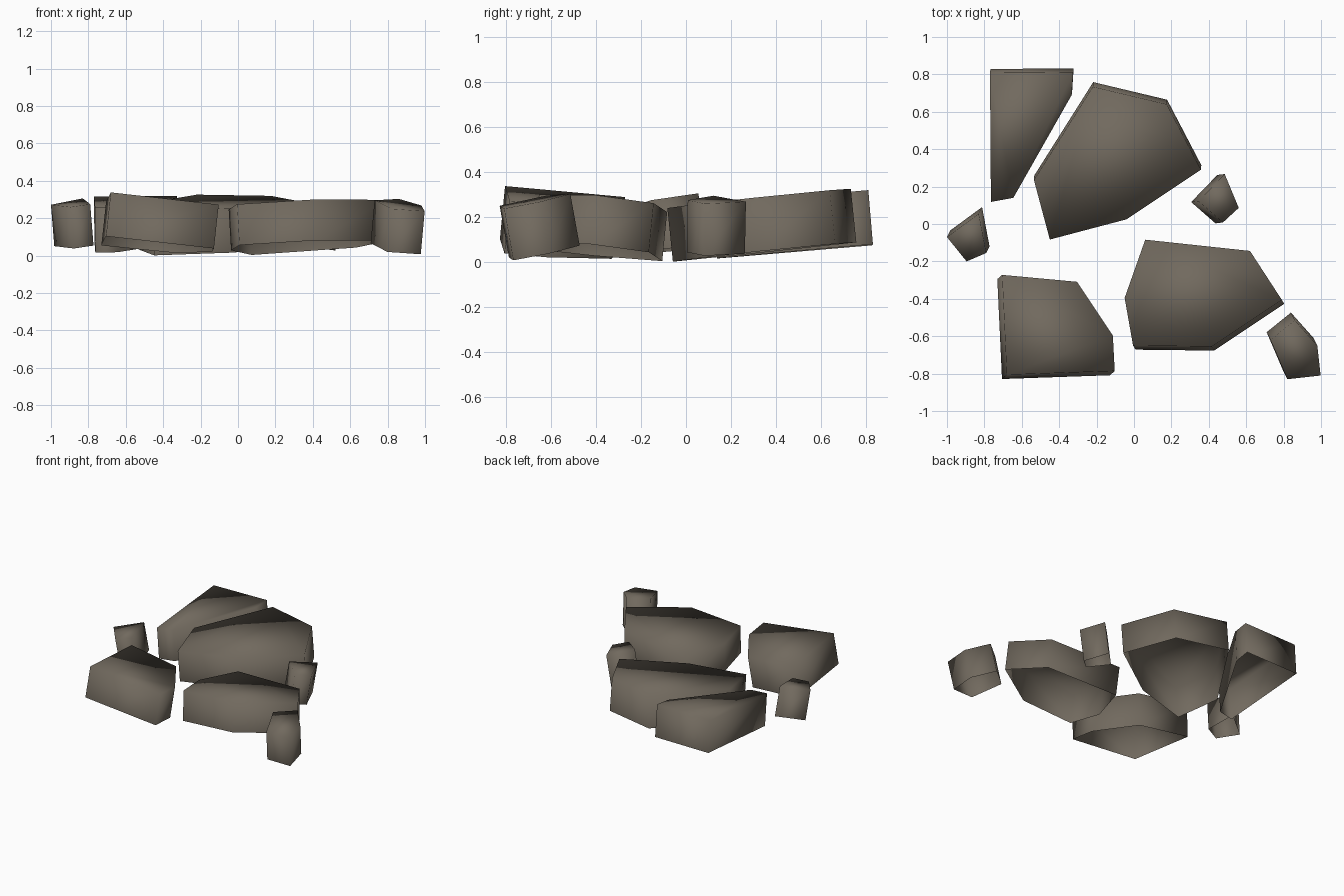
import bpy
from mathutils import Vector

stone = bpy.data.materials.new("brown_grey_stone")
stone.diffuse_color = (0.165, 0.142, 0.112, 1)


def slab(name, outline, z0, sx, sy, thick):
    """Tilted shell, open below: top outline on a sloped plane (z0 at first point), walls along its normal."""
    x0, y0 = outline[0]
    normal = Vector((-sx, -sy, 1)).normalized()
    top = [Vector((x, y, z0 + sx * (x - x0) + sy * (y - y0))) for x, y in outline]
    bottom = [p - normal * thick for p in top]
    n = len(top)
    # outlines run clockwise seen from above
    faces = [list(range(n))[::-1]]
    faces += [(i, (i + 1) % n, n + (i + 1) % n, n + i) for i in range(n)]
    mesh = bpy.data.meshes.new(name)
    mesh.from_pydata(top + bottom, [], faces)
    mesh.materials.append(stone)
    mesh.polygons.foreach_set("use_smooth", [True] * len(mesh.polygons))
    mesh.update()
    bpy.context.collection.objects.link(bpy.data.objects.new(name, mesh))


# large paving slabs
slab("front_left_slab", [(-0.68, -0.806), (-0.705, -0.272), (-0.305, -0.309),
                         (-0.113, -0.596), (-0.103, -0.786)], 0.338, -0.11, -0.097, 0.237)
slab("front_right_slab", [(0.79, -0.405), (0.415, -0.655), (-0.005, -0.65),
                          (-0.05, -0.395), (0.06, -0.084), (0.62, -0.144)], 0.298, 0.06, -0.10, 0.22)
slab("centre_slab", [(-0.45, -0.083), (-0.535, 0.235), (-0.22, 0.734),
                     (0.175, 0.64), (0.358, 0.29), (-0.04, 0.025)], 0.24, 0.008, 0.103, 0.24)
slab("back_left_slab", [(-0.77, 0.808), (-0.325, 0.812), (-0.333, 0.69),
                        (-0.645, 0.14), (-0.765, 0.118)], 0.315, 0.01, 0.085, 0.242)

# small broken chunks
slab("left_chunk", [(-1.0, -0.07), (-0.83, 0.055), (-0.79, -0.155),
                    (-0.895, -0.2)], 0.272, 0.08, 0.16, 0.225)
slab("middle_chunk", [(0.345, 0.122), (0.485, 0.267), (0.56, 0.086),
                      (0.475, 0.008)], 0.295, -0.17, -0.02, 0.235)
slab("right_chunk", [(0.73, -0.62), (0.86, -0.515), (0.98, -0.65),
                     (0.998, -0.81), (0.82, -0.83)], 0.296, -0.09, 0.18, 0.235)
